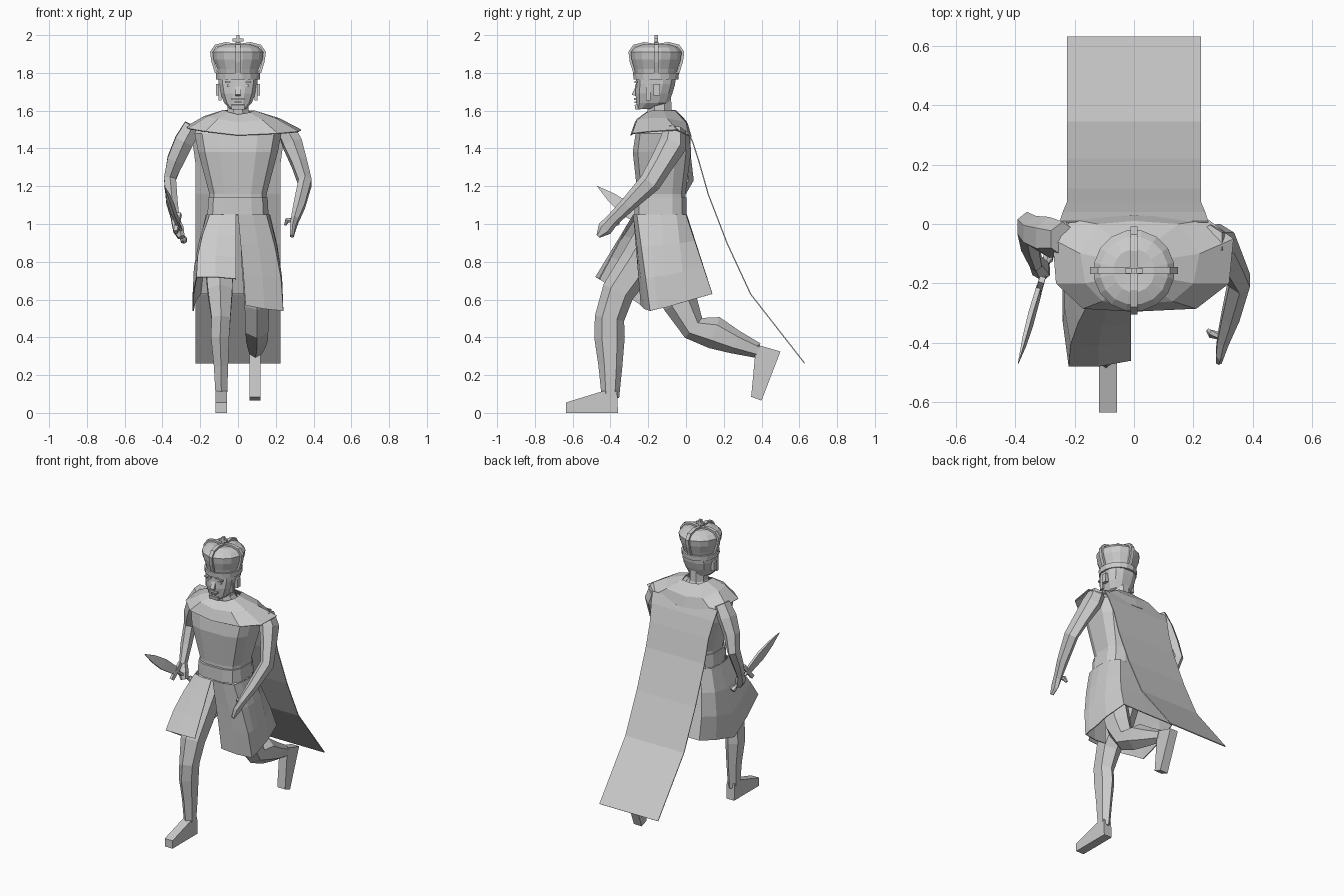
import bpy, bmesh, math
from mathutils import Vector, Matrix

if "Cube" in bpy.data.objects:
    bpy.data.objects.remove(bpy.data.objects["Cube"])

stone = bpy.data.materials.new("plain_grey")
stone.use_nodes = True
stone.diffuse_color = (.6, .6, .6, 1)
stone.node_tree.nodes["Principled BSDF"].inputs["Base Color"].default_value = (.6, .6, .6, 1)


def finish(name, bm, thickness=0):
    bmesh.ops.recalc_face_normals(bm, faces=bm.faces[:])
    mesh = bpy.data.meshes.new(name)
    bm.to_mesh(mesh)
    bm.free()
    mesh.materials.append(stone)
    obj = bpy.data.objects.new(name, mesh)
    bpy.context.collection.objects.link(obj)
    if thickness:
        solid = obj.modifiers.new("thickness", "SOLIDIFY")
        solid.thickness = thickness
    return obj


def loft(name, rings, closed=True, caps=True, thickness=0):
    """Skin a list of rings that all have the same number of points."""
    bm = bmesh.new()
    rows = [[bm.verts.new(p) for p in ring] for ring in rings]
    count = len(rows[0])
    for low, high in zip(rows, rows[1:]):
        for i in range(count if closed else count - 1):
            j = (i + 1) % count
            bm.faces.new((low[i], low[j], high[j], high[i]))
    if closed and caps:
        bm.faces.new(rows[0])
        bm.faces.new(rows[-1])
    return finish(name, bm, thickness)


def stack(name, levels, sides=12, power=1.0):
    """Levels are z, half width, front y, back y; a low power is boxier."""
    rings = []
    for z, width, front, back in levels:
        ring = []
        for i in range(sides):
            a = math.tau * (i + .5) / sides
            c, s = math.cos(a), math.sin(a)
            c = math.copysign(abs(c) ** power, c)
            s = math.copysign(abs(s) ** power, s)
            ring.append((width * c, (front + back) / 2 + (back - front) / 2 * s, z))
        rings.append(ring)
    return loft(name, rings)


def limb(name, stations, side=(1, 0, 0), sides=6):
    """Stations are centre x, y, z, half width and half depth."""
    pts = [Vector(s[:3]) for s in stations]
    rings = []
    for i, (x, y, z, w, d) in enumerate(stations):
        along = (pts[min(i + 1, len(pts) - 1)] - pts[max(i - 1, 0)]).normalized()
        u = Vector(side)
        u = (u - along * u.dot(along)).normalized()
        v = along.cross(u)
        angles = [math.tau * (k + .5) / sides for k in range(sides)]
        fit = 1 / math.cos(math.pi / sides)
        rings.append([pts[i] + u * w * fit * math.cos(a) + v * d * fit * math.sin(a) for a in angles])
    return loft(name, rings)


def prism(name, outline, x0, x1):
    return loft(name, [[(x, y, z) for y, z in outline] for x in (x0, x1)])


def box(name, centre, size, turn=None):
    bm = bmesh.new()
    bmesh.ops.create_cube(bm, size=1)
    bmesh.ops.scale(bm, vec=size, verts=bm.verts[:])
    if turn:
        bmesh.ops.rotate(bm, matrix=turn, verts=bm.verts[:])
    bmesh.ops.translate(bm, vec=centre, verts=bm.verts[:])
    return finish(name, bm)


# Torso and belt
stack("torso", [(1.05, .155, -.26, 0), (1.16, .155, -.26, 0), (1.38, .215, -.285, .03),
                (1.48, .235, -.27, .02), (1.54, .2, -.24, -.01), (1.57, .1, -.2, -.05)], power=.6)
stack("belt", [(1.05, .165, -.275, .005), (1.14, .16, -.275, .005)], power=.6)

# Shoulder mantle, narrower on the sword side
neck_edge = [(0, -.22, 1.58), (.06, -.21, 1.59), (.09, -.18, 1.6), (.09, -.12, 1.6), (.07, -.06, 1.6), (0, -.05, 1.6)]
shoulder = [(0, -.27, 1.54), (.13, -.26, 1.55), (.2, -.2, 1.56), (.22, -.1, 1.56), (.15, 0, 1.54), (0, .01, 1.53)]
hem = [(0, -.295, 1.47), (.21, -.285, 1.48), (.32, -.2, 1.49), (.335, -.05, 1.5), (.25, .015, 1.47), (0, .03, 1.46)]


def full_ring(half):
    return half + [(-x * .82, y, z + x * .05) for x, y, z in half[-2:0:-1]]


loft("mantle", [full_ring(r) for r in (neck_edge, shoulder, hem)], caps=False, thickness=.006)

# Cape
cape_path = [(.01, 1.5, .25), (.04, 1.43, .24), (.075, 1.32, .225), (.12, 1.16, .225),
             (.22, .9, .225), (.345, .63, .225), (.63, .265, .225)]
loft("cape", [[(w * t, y, z) for t in (-1, -.33, .33, 1)] for y, z, w in cape_path],
     closed=False, thickness=.006)

# Skirt, open at the front and lifted by the leading leg
waist = [(-.01, -.28), (-.09, -.28), (-.15, -.26), (-.165, -.2), (-.17, -.13), (-.16, -.05), (-.11, 0),
         (0, .005), (.11, 0), (.16, -.05), (.17, -.13), (.165, -.2), (.15, -.26), (.08, -.28), (.0, -.28)]
skirt_hem = [(-.01, -.46, .71), (-.12, -.48, .72), (-.22, -.48, .72), (-.24, -.33, .63), (-.24, -.19, .54),
             (-.23, 0, .59), (-.2, .14, .63), (0, .14, .63), (.2, .14, .63), (.23, 0, .59),
             (.235, -.1, .56), (.24, -.15, .55), (.24, -.19, .54), (.14, -.22, .55), (.04, -.24, .57)]
top = [Vector((x, y, 1.05)) for x, y in waist]
bottom = [Vector(p) for p in skirt_hem]
skirt_rings = []
for t in (0, .33, .66, 1):
    flare = 1 + .1 * math.sin(math.pi * t)
    ring = [a.lerp(b, t) for a, b in zip(top, bottom)]
    skirt_rings.append([(p.x * flare, p.y, p.z) for p in ring])
loft("skirt", skirt_rings, closed=False, thickness=.006)

# Legs and feet
limb("right_leg", [(-.09, -.14, 1, .08, .08), (-.1, -.25, .8, .075, .085), (-.095, -.36, .64, .065, .075),
                   (-.09, -.405, .5, .05, .068), (-.095, -.405, .4, .048, .07), (-.09, -.4, .25, .038, .055),
                   (-.088, -.4, .08, .03, .04)])
prism("right_foot", [(-.36, 0), (-.635, 0), (-.635, .055), (-.44, .115), (-.365, .115)], -.118, -.058)
limb("left_leg", [(.09, -.14, 1, .08, .08), (.095, -.09, .78, .075, .09), (.1, -.03, .58, .065, .08),
                  (.1, .04, .45, .06, .06), (.1, .15, .425, .058, .075), (.098, .26, .375, .048, .055),
                  (.092, .38, .33, .032, .035)])
prism("left_foot", [(.5, .325), (.4, .065), (.345, .085), (.365, .3), (.38, .36)], .06, .12)

# Arms and hands
limb("left_arm", [(.255, -.06, 1.5, .045, .05), (.29, -.07, 1.42, .05, .065), (.325, -.13, 1.32, .04, .055),
                  (.355, -.19, 1.22, .035, .05), (.325, -.31, 1.1, .03, .035), (.3, -.39, 1.02, .02, .03),
                  (.29, -.43, .975, .014, .035), (.285, -.465, .935, .01, .01)])
limb("left_thumb", [(.3, -.38, 1.02, .012, .012), (.26, -.37, 1.02, .012, .014), (.25, -.36, .995, .006, .008)])
limb("right_arm", [(-.24, -.05, 1.52, .045, .05), (-.285, -.045, 1.44, .05, .06), (-.33, -.03, 1.34, .045, .05),
                   (-.36, -.01, 1.24, .032, .045), (-.35, -.07, 1.12, .03, .035), (-.33, -.13, 1.02, .02, .03)])
limb("right_hand", [(-.335, -.12, 1.03, .02, .025), (-.315, -.15, .97, .028, .035), (-.3, -.16, .93, .018, .025)])

# Sword
tip = Vector((-.39, -.47, 1.2))
pommel = Vector((-.285, -.1, .91))


def on_sword(t, w, d):
    return (*pommel.lerp(tip, t), w, d)


limb("sword_grip", [on_sword(0, .016, .016), on_sword(.05, .016, .016), on_sword(.07, .01, .01),
                    on_sword(.36, .01, .01)])
limb("sword_blade", [on_sword(.33, .008, .025), on_sword(.6, .008, .036), on_sword(.8, .006, .025),
                     on_sword(1, .001, .001)], sides=4)
aim = (tip - pommel).to_track_quat("Z", "Y").to_matrix()
box("sword_guard", pommel.lerp(tip, .33), (.02, .12, .025), aim)

# Neck and head
stack("neck", [(1.54, .1, -.21, -.04), (1.6, .06, -.21, -.07), (1.68, .058, -.21, -.075)], sides=8)
stack("head", [(1.61, .045, -.265, -.17), (1.64, .075, -.265, -.09), (1.69, .095, -.27, -.07),
               (1.74, .105, -.268, -.055), (1.8, .108, -.265, -.05)], power=.75)

# Face
prism("nose", [(-.262, 1.735), (-.288, 1.685), (-.26, 1.675)], -.014, .014)
box("moustache", (0, -.268, 1.662), (.07, .016, .012))
box("mouth", (0, -.268, 1.645), (.035, .01, .008))
prism("beard", [(-.25, 1.635), (-.272, 1.63), (-.268, 1.605), (-.24, 1.605)], -.035, .035)
for s, word in ((1, "left"), (-1, "right")):
    box(word + "_eye", (s * .042, -.264, 1.732), (.035, .01, .012))
    box(word + "_brow", (s * .044, -.264, 1.752), (.05, .016, .009))
    box(word + "_ear", (s * .106, -.155, 1.71), (.022, .035, .06))
    box(word + "_sideburn", (s * .095, -.2, 1.7), (.014, .022, .09))

# Crown
stack("crown_band", [(1.765, .118, -.28, -.038), (1.8, .12, -.283, -.035)], sides=16)
stack("crown_cap", [(1.795, .108, -.27, -.05), (1.82, .112, -.276, -.042), (1.87, .132, -.29, -.026),
                    (1.91, .137, -.295, -.02), (1.935, .115, -.272, -.042), (1.95, .07, -.23, -.085),
                    (1.945, .01, -.168, -.148)], sides=16)
arch = [(.115, 1.8), (.134, 1.86), (.141, 1.91), (.118, 1.943), (.065, 1.956), (.01, 1.948)]
for k, word in enumerate(("left", "back", "right", "front")):
    a = k * math.pi / 2
    c, s = math.cos(a), math.sin(a)
    limb(word + "_crown_arch", [(r * c, -.157 + r * s, z, .012, .007) for r, z in arch], side=(-s, c, 0), sides=4)
box("cross_post", (0, -.157, 1.965), (.018, .018, .07))
box("cross_bar", (0, -.157, 1.975), (.056, .018, .016))
